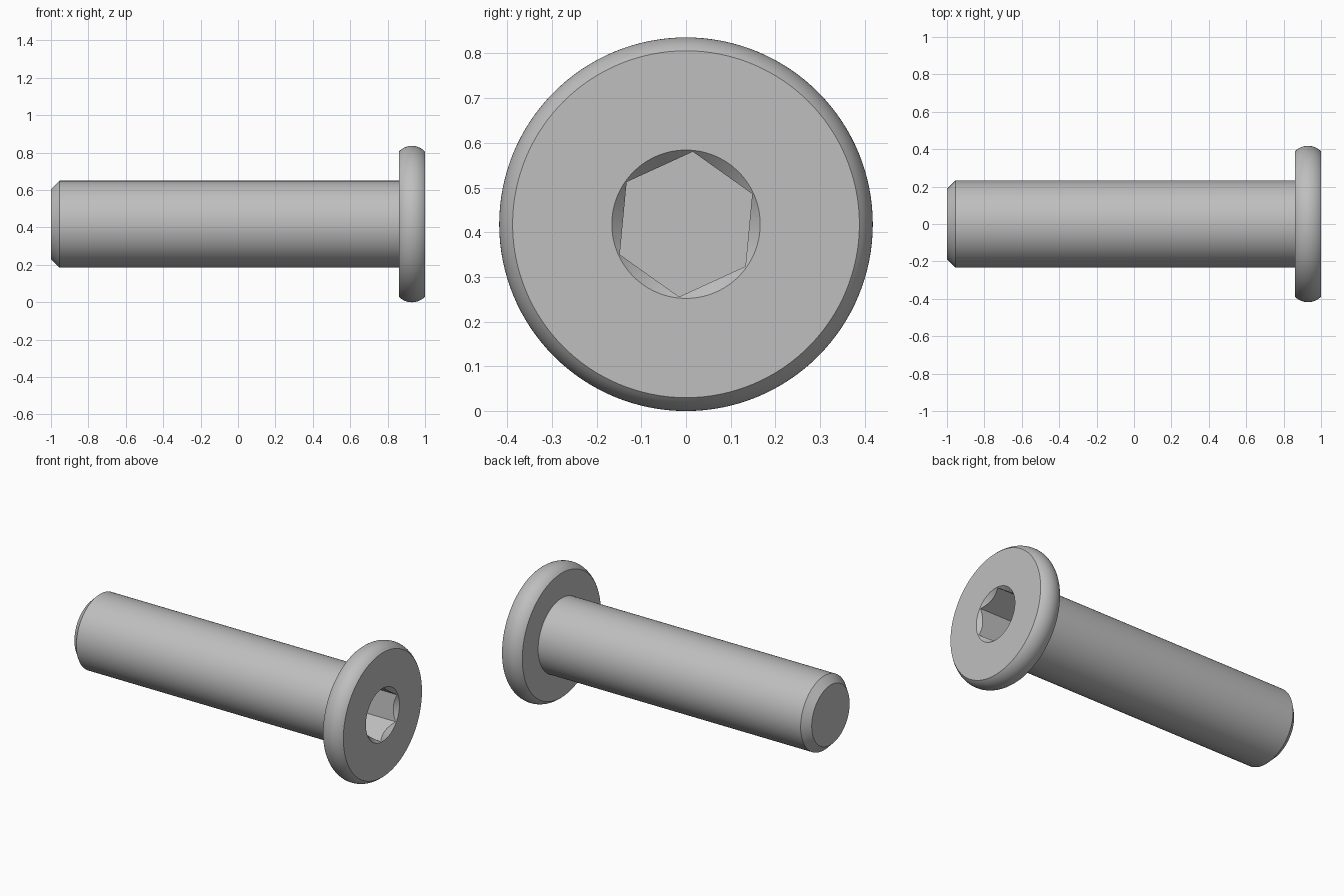
import bpy
import bmesh
from math import sin, cos, asin, pi, radians

if "Cube" in bpy.data.objects:
    bpy.data.objects.remove(bpy.data.objects["Cube"], do_unlink=True)

HEAD_R, FACE_R, HEAD_X, SHANK_R = 0.418, 0.388, 0.86, 0.232

steel = bpy.data.materials.new("steel_grey")
steel.use_nodes = True
grey = (0.52, 0.52, 0.52, 1)
steel.diffuse_color = grey
steel.node_tree.nodes["Principled BSDF"].inputs["Base Color"].default_value = grey


def lathe(name, profile, sides=128):
    """Revolve (x, radius) points around the x axis."""
    bm = bmesh.new()
    verts = [bm.verts.new((x, 0, r)) for x, r in profile]
    edges = [bm.edges.new(pair) for pair in zip(verts, verts[1:])]
    bmesh.ops.spin(bm, geom=verts + edges, cent=(0, 0, 0), axis=(1, 0, 0),
                   angle=2 * pi, steps=sides, use_duplicate=False)
    bmesh.ops.remove_doubles(bm, verts=bm.verts, dist=1e-5)
    bmesh.ops.recalc_face_normals(bm, faces=bm.faces)
    mesh = bpy.data.meshes.new(name)
    bm.to_mesh(mesh)
    bm.free()
    mesh.materials.append(steel)
    obj = bpy.data.objects.new(name, mesh)
    bpy.context.collection.objects.link(obj)
    obj.location.z = HEAD_R
    return obj


# Bulged rim of the head, as an arc through the two face edges
half, bulge = (1 - HEAD_X) / 2, HEAD_R - FACE_R
arc_r = (half ** 2 + bulge ** 2) / (2 * bulge)
sweep = asin(half / arc_r)
rim = []
for i in range(17):
    a = sweep * (i / 8 - 1)
    rim.append((HEAD_X + half + arc_r * sin(a), HEAD_R - arc_r + arc_r * cos(a)))

# Shank with chamfered tip, and head
screw = lathe("screw_body", [(-1, 0), (-1, 0.187), (-0.955, SHANK_R),
                             (HEAD_X, SHANK_R)] + rim + [(1, 0)])

# Socket cutters: conical countersink and hexagonal recess
countersink = lathe("countersink_cutter",
                    [(1.02, 0), (1.02, 0.186), (0.96, 0.126), (0.96, 0)])
hexagon = lathe("hex_cutter",
                [(1.05, 0), (1.05, 0.163), (0.74, 0.163), (0.74, 0)], sides=6)
hexagon.rotation_euler.x = radians(-5.4)

bpy.context.view_layer.objects.active = screw
bpy.context.view_layer.update()
for cutter in (countersink, hexagon):
    cutter.hide_render = True
    cut = screw.modifiers.new("socket", "BOOLEAN")
    cut.operation = "DIFFERENCE"
    cut.solver = "EXACT"
    cut.object = cutter
    bpy.ops.object.modifier_apply(modifier=cut.name)
    bpy.data.objects.remove(cutter, do_unlink=True)

# Smooth curved surfaces, crisp edges
bpy.ops.object.select_all(action="DESELECT")
screw.select_set(True)
bpy.ops.object.shade_smooth_by_angle(angle=radians(25))
